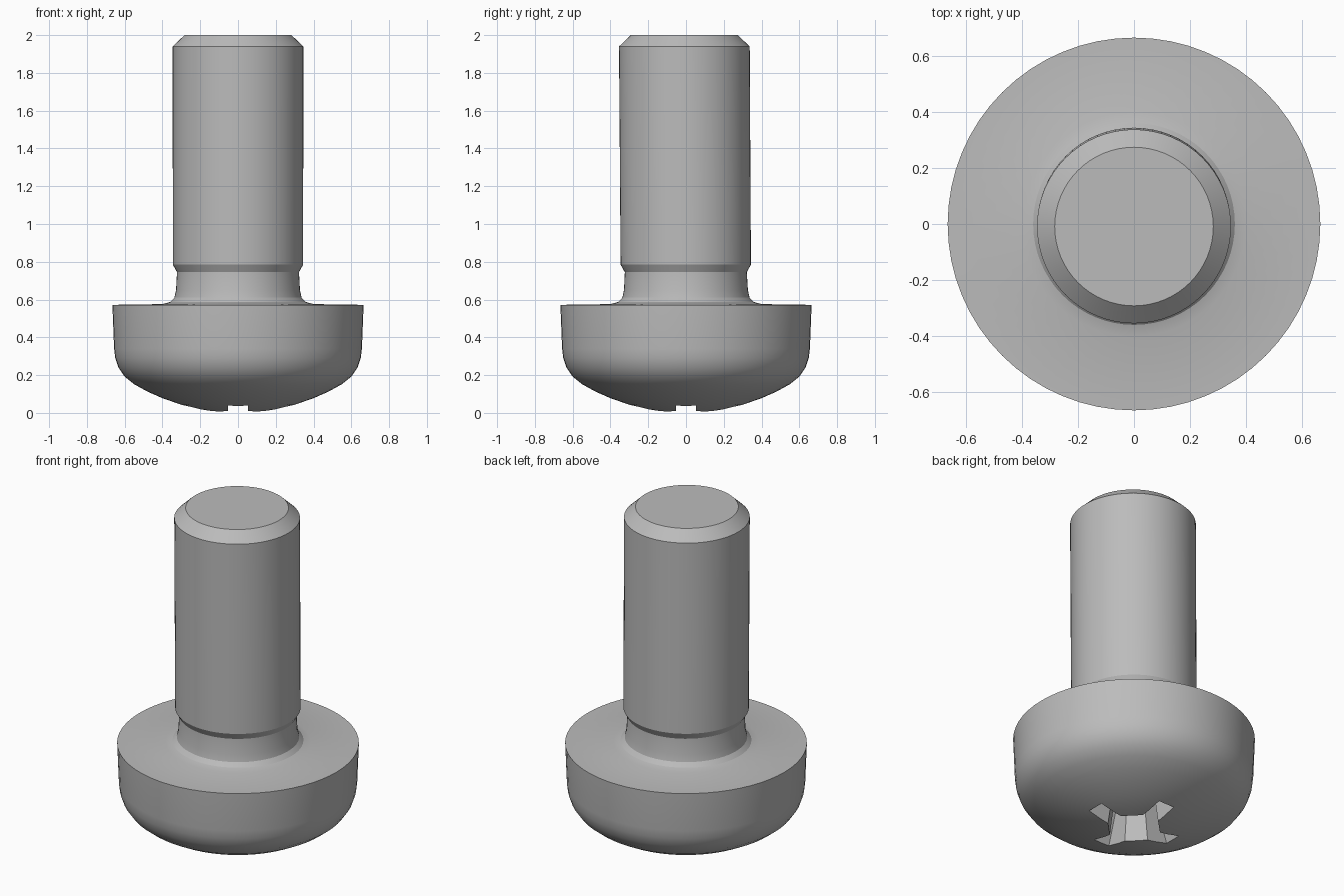
import bpy, bmesh, math

if "Cube" in bpy.data.objects:
    bpy.data.objects.remove(bpy.data.objects["Cube"])

SEGMENTS = 64

steel = bpy.data.materials.new("grey steel")
steel.diffuse_color = (0.5, 0.5, 0.5, 1)
steel.use_nodes = True
steel.node_tree.nodes["Principled BSDF"].inputs["Base Color"].default_value = steel.diffuse_color


def loft(name, rings, bottom_tip, top_tip):
    """Skin a stack of equal-sized closed rings, ending in a point at each end."""
    bm = bmesh.new()
    loops = [[bm.verts.new(p) for p in ring] for ring in rings]
    n = len(loops[0])
    for a, b in zip(loops, loops[1:]):
        for i in range(n):
            j = (i + 1) % n
            bm.faces.new((a[i], a[j], b[j], b[i]))
    for loop, tip in ((loops[0], bottom_tip), (loops[-1], top_tip)):
        v = bm.verts.new(tip)
        for i in range(n):
            bm.faces.new((loop[i], loop[(i + 1) % n], v))
    bmesh.ops.recalc_face_normals(bm, faces=bm.faces)
    mesh = bpy.data.meshes.new(name)
    bm.to_mesh(mesh)
    bm.free()
    mesh.materials.append(steel)
    obj = bpy.data.objects.new(name, mesh)
    bpy.context.collection.objects.link(obj)
    return obj


def circle(r, z):
    # the shank leans very slightly towards the front
    lean = -0.009 * max(0, z - 0.6) / 1.4
    return [(r * math.cos(t), r * math.sin(t) + lean, z)
            for t in (2 * math.pi * i / SEGMENTS for i in range(SEGMENTS))]


# Pan head, undercut neck and chamfered shank as one turned profile (radius, z)
profile = [(0.10, 0.002), (0.20, 0.018), (0.30, 0.043), (0.40, 0.078),
           (0.48, 0.113), (0.55, 0.152), (0.60, 0.192), (0.633, 0.24),
           (0.65, 0.29), (0.656, 0.34), (0.665, 0.572),
           (0.40, 0.576), (0.36, 0.587), (0.337, 0.61), (0.328, 0.65),
           (0.323, 0.745), (0.345, 0.785), (0.346, 1.94), (0.283, 2.0)]
screw = loft("screw_body", [circle(r, z) for r, z in profile],
             (0, 0, 0), (0, -0.009, 2.0))


def cross(reach, half, corner, z):
    """Four-winged outline with bevelled inner corners."""
    quarter = [(reach, -half), (reach, half), (corner, half), (half, corner)]
    pts = []
    for k in range(4):
        c, s = (1, 0, -1, 0)[k], (0, 1, 0, -1)[k]
        pts += [(x * c - y * s, x * s + y * c, z) for x, y in quarter]
    return pts


# Cross-shaped driver recess, tapering upwards into the head
cutter = loft("recess_cutter",
              [cross(0.31, 0.056, 0.15, -0.05), cross(0.17, 0.04, 0.10, 0.33)],
              (0, 0, -0.05), (0, 0, 0.40))
cutter.hide_render = True
cut = screw.modifiers.new("driver recess", 'BOOLEAN')
cut.operation = 'DIFFERENCE'
cut.solver = 'EXACT'
cut.object = cutter

bpy.context.view_layer.objects.active = screw
screw.select_set(True)
cutter.select_set(False)
bpy.ops.object.modifier_apply(modifier=cut.name)
bpy.data.objects.remove(cutter)
bpy.ops.object.shade_smooth_by_angle(angle=math.radians(25))
